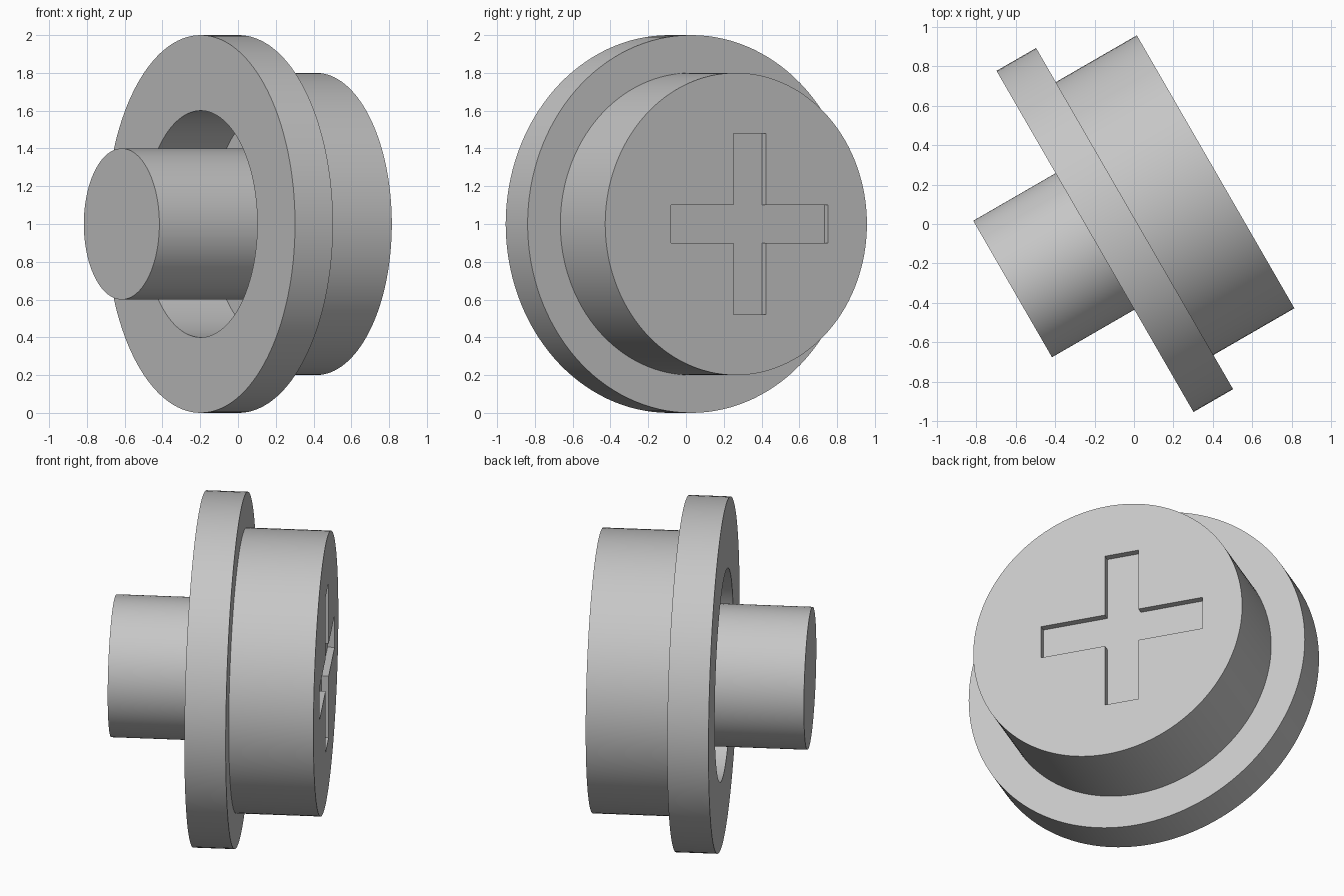
import bpy, bmesh, math

if "Cube" in bpy.data.objects:
    bpy.data.objects.remove(bpy.data.objects["Cube"], do_unlink=True)

SEGMENTS = 128
TURN = math.radians(30)
CENTRE = (-0.01, 0.02, 1.0)

grey = bpy.data.materials.new("light grey")
grey.use_nodes = True
colour = (0.57, 0.57, 0.57, 1)
grey.diffuse_color = colour
grey.node_tree.nodes["Principled BSDF"].inputs["Base Color"].default_value = colour


def finish(name, bm):
    """Turn a bmesh, modelled along local x, into a placed object."""
    bmesh.ops.recalc_face_normals(bm, faces=bm.faces)
    mesh = bpy.data.meshes.new(name)
    bm.to_mesh(mesh)
    bm.free()
    obj = bpy.data.objects.new(name, mesh)
    bpy.context.collection.objects.link(obj)
    obj.location = CENTRE
    obj.rotation_euler.z = TURN
    mesh.materials.append(grey)
    return obj


def lathe(name, profile):
    """Turn (position, radius) pairs round local x and cap both ends."""
    bm = bmesh.new()
    angles = [math.tau * i / SEGMENTS for i in range(SEGMENTS)]
    rings = [[bm.verts.new((x, r * math.cos(t), r * math.sin(t))) for t in angles]
             for x, r in profile]
    for a, b in zip(rings, rings[1:]):
        for i in range(SEGMENTS):
            j = (i + 1) % SEGMENTS
            bm.faces.new((a[i], a[j], b[j], b[i]))
    bm.faces.new(rings[0])
    bm.faces.new(rings[-1])
    return finish(name, bm)


def smooth(obj):
    bpy.ops.object.select_all(action='DESELECT')
    obj.select_set(True)
    bpy.context.view_layer.objects.active = obj
    bpy.ops.object.shade_smooth_by_angle(angle=math.radians(30))


# Central pin, standing on the floor of the hollow
FLOOR = 0.2
pin = lathe("centre_pin", [(-0.70, 0.4), (FLOOR, 0.4)])

# Flanged drum with a round hollow round the pin
drum = lathe("flanged_drum", [(FLOOR, 0.6), (-0.217, 0.6), (-0.217, 1.0),
                              (0.015, 1.0), (0.015, 0.8), (0.49, 0.8)])

# Shallow cross recess in the closed end, set slightly off centre
LENGTH, HALF, DEPTH, OFFSET = 0.48, 0.1, 0.04, 0.083
bm = bmesh.new()
outline = []
for k in range(4):
    c, s = round(math.cos(k * math.pi / 2)), round(math.sin(k * math.pi / 2))
    for u, v in ((LENGTH, -HALF), (LENGTH, HALF), (HALF, HALF)):
        outline.append(bm.verts.new((0.49 - DEPTH, OFFSET + u * c - v * s, u * s + v * c)))
base = bm.faces.new(outline)
top = bmesh.ops.extrude_face_region(bm, geom=[base])["geom"]
bmesh.ops.translate(bm, vec=(0.2, 0, 0),
                    verts=[g for g in top if isinstance(g, bmesh.types.BMVert)])
cutter = finish("cross_cutter", bm)
cutter.hide_render = True

cut = drum.modifiers.new("cross recess", 'BOOLEAN')
cut.operation = 'DIFFERENCE'
cut.solver = 'EXACT'
cut.object = cutter
bpy.context.view_layer.update()
bpy.context.view_layer.objects.active = drum
bpy.ops.object.modifier_apply(modifier=cut.name)
bpy.data.objects.remove(cutter, do_unlink=True)

for part in (pin, drum):
    smooth(part)
